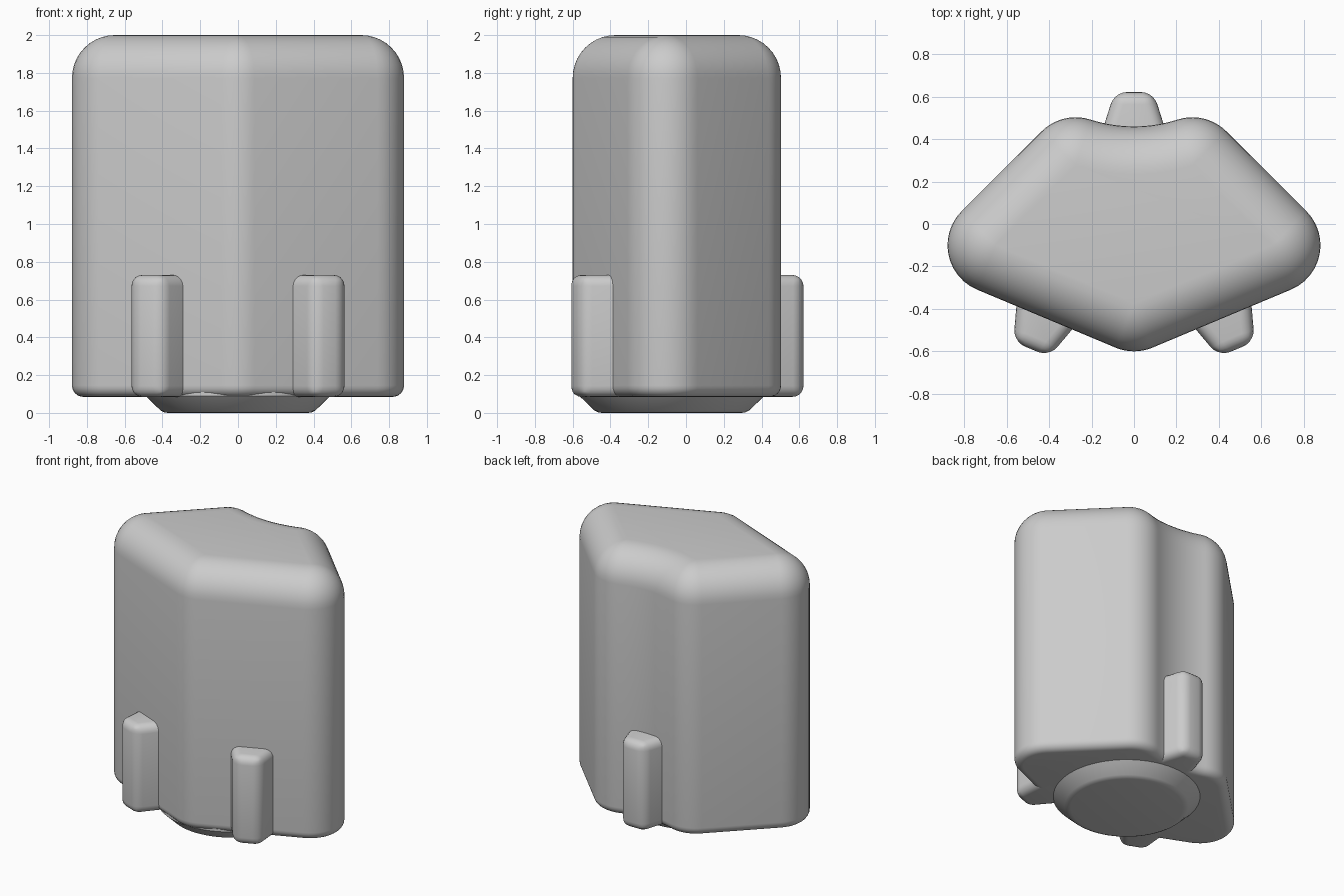
import bpy, bmesh, math
from mathutils import Matrix, Vector

if "Cube" in bpy.data.objects:
    bpy.data.objects.remove(bpy.data.objects["Cube"])

grey = bpy.data.materials.new("light_grey")
grey.diffuse_color = (0.6, 0.6, 0.6, 1)
grey.use_nodes = True
grey.node_tree.nodes["Principled BSDF"].inputs["Base Color"].default_value = grey.diffuse_color


def finish(name, bm, angle=35):
    bmesh.ops.recalc_face_normals(bm, faces=bm.faces)
    mesh = bpy.data.meshes.new(name)
    bm.to_mesh(mesh)
    bm.free()
    mesh.materials.append(grey)
    obj = bpy.data.objects.new(name, mesh)
    bpy.context.collection.objects.link(obj)
    bpy.ops.object.select_all(action='DESELECT')
    obj.select_set(True)
    bpy.context.view_layer.objects.active = obj
    bpy.ops.object.shade_smooth_by_angle(angle=math.radians(angle))
    return obj


def loft(name, rings, angle=35):
    bm = bmesh.new()
    loops = [[bm.verts.new(p) for p in ring] for ring in rings]
    n = len(loops[0])
    for a, b in zip(loops, loops[1:]):
        for i in range(n):
            j = (i + 1) % n
            bm.faces.new((a[i], a[j], b[j], b[i]))
    bm.faces.new(loops[0])
    bm.faces.new(loops[-1])
    bmesh.ops.remove_doubles(bm, verts=bm.verts, dist=1e-4)
    return finish(name, bm, angle)


# Body: an inner outline swollen outward by a corner radius
R = 0.227
FRONT, SIDE, BACK = Vector((0, -0.373)), Vector((0.652, -0.1)), Vector((0.275, 0.276))
DIP = 0.233
sag = BACK.y - DIP
arc_r = (BACK.x ** 2 + sag ** 2) / (2 * sag)
dip_angle = math.asin(BACK.x / arc_r)
front_angle = math.atan2(-(SIDE - FRONT).x, (SIDE - FRONT).y)
front_angle = math.atan2(-(SIDE.x - FRONT.x), SIDE.y - FRONT.y)
back_angle = math.atan2(SIDE.x - BACK.x, BACK.y - SIDE.y)


def fan(point, a, b, steps=10):
    return [(point, a + (b - a) * i / steps) for i in range(steps + 1)]


half = fan(FRONT, -math.pi / 2, front_angle, 5)
half += fan(SIDE, front_angle, back_angle, 12)
half += fan(BACK, back_angle, math.pi / 2 + dip_angle, 10)
for i in range(1, 9):
    a = dip_angle * (1 - i / 8)
    half.append((Vector((arc_r * math.sin(a), DIP + arc_r * (1 - math.cos(a)))),
                 math.pi / 2 + a))
outline = half + [(Vector((-p.x, p.y)), math.pi - a) for p, a in half[-2:0:-1]]


def body_ring(offset, z):
    return [(p.x + offset * math.cos(a), p.y + offset * math.sin(a), z)
            for p, a in outline]


BOTTOM, SMALL = 0.085, 0.06
rings = []
for i in range(7):
    a = math.pi / 2 * i / 6
    rings.append(body_ring(R - SMALL * (1 - math.sin(a)), BOTTOM + SMALL * (1 - math.cos(a))))
for i in range(11):
    a = math.pi / 2 * i / 10
    rings.append(body_ring(R * math.cos(a), 2 - R + R * math.sin(a)))
loft("body", rings)

# Round base plug with a chamfered rim
profile = [(0.37, 0), (0.39, 0.003), (0.41, 0.013), (0.49, 0.09), (0.49, 0.11)]
loft("base_plug", [[(r * math.cos(2 * math.pi * i / 64), -0.075 + r * math.sin(2 * math.pi * i / 64), z)
                    for i in range(64)] for r, z in profile], 30)


# Tapered fins with rounded edges, placed by the centre of the outer face
def fin(name, tip, angle):
    bm = bmesh.new()
    plan = [(-0.092, 0), (0.092, 0), (0.18, -0.28), (-0.18, -0.28)]
    low = [bm.verts.new((x, y, 0.085)) for x, y in plan]
    high = [bm.verts.new((x, y, 0.73)) for x, y in plan]
    bm.faces.new(low)
    bm.faces.new(high)
    for i in range(4):
        j = (i + 1) % 4
        bm.faces.new((low[i], low[j], high[j], high[i]))
    edges = [e for e in bm.edges if any(v.co.y > -0.1 for v in e.verts)]
    bmesh.ops.bevel(bm, geom=edges, offset=0.058, segments=5, profile=0.5, affect='EDGES')
    bm.transform(Matrix.Translation((*tip, 0)) @ Matrix.Rotation(angle, 4, 'Z'))
    finish(name, bm)


fin("back_fin", (0, 0.622), 0)
for side, name in ((-1, "front_left_fin"), (1, "front_right_fin")):
    fin(name, (side * 0.484, -0.59), math.pi + side * math.radians(22.5))
